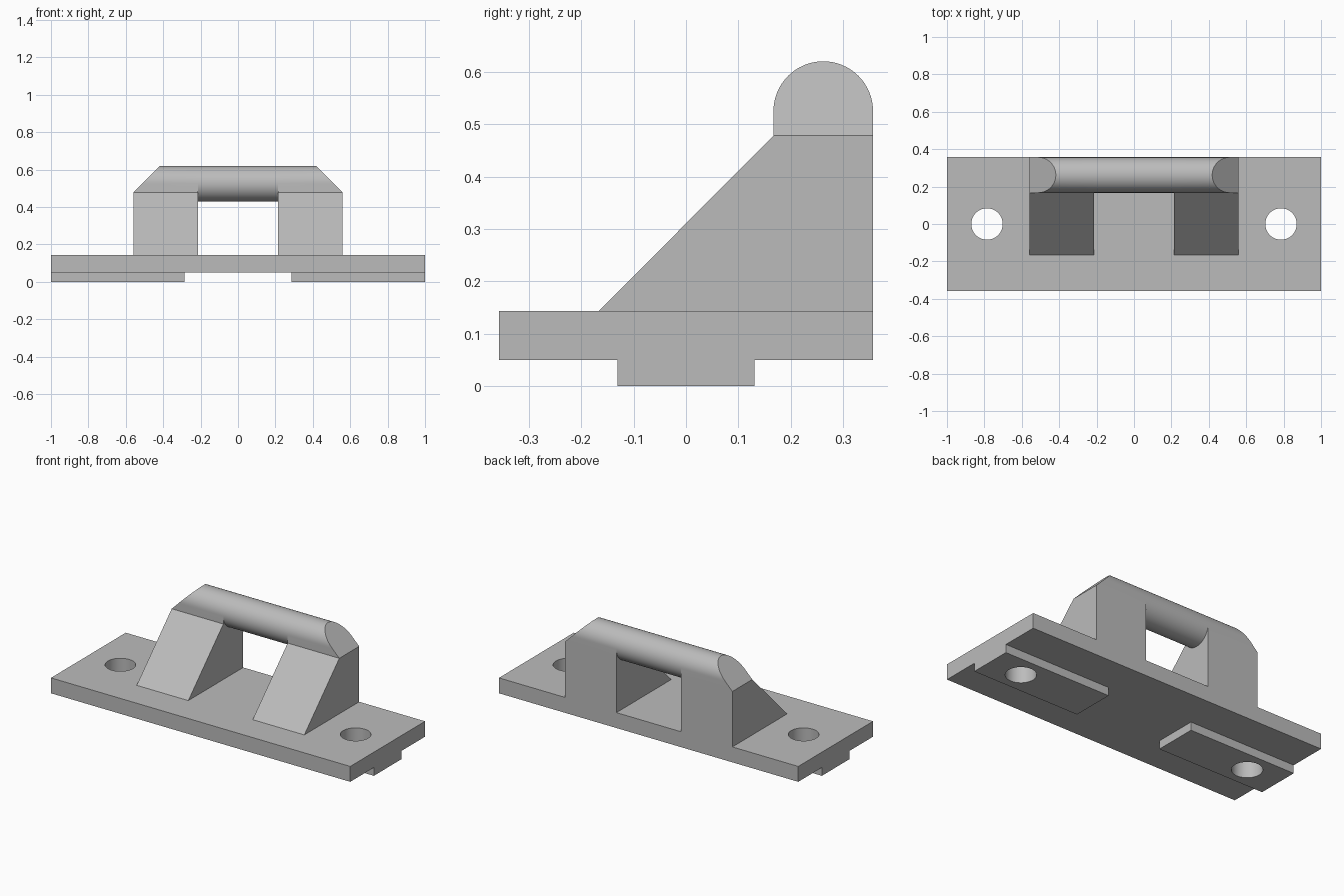
import bpy
import bmesh
from math import sin, cos, pi, radians
from mathutils import Vector

default = bpy.data.objects.get("Cube")
if default:
    bpy.data.objects.remove(default, do_unlink=True)

GREY = (0.5, 0.5, 0.5, 1.0)
metal = bpy.data.materials.new("plain grey")
metal.use_nodes = True
metal.diffuse_color = GREY
metal.node_tree.nodes["Principled BSDF"].inputs["Base Color"].default_value = GREY

HALF_DEPTH = 0.357
PLATE_BOTTOM, PLATE_TOP = 0.05, 0.143
SHOULDER = 0.478                      # height where the leg meets the bar
LEG_IN, LEG_OUT = 0.215, 0.56
BAR_R, BAR_Y, BAR_Z = 0.095, 0.262, 0.525
STEPS = 32                            # segments per half circle


def finish(name, bm):
    """Turn a bmesh into a shaded object."""
    bmesh.ops.recalc_face_normals(bm, faces=bm.faces)
    mesh = bpy.data.meshes.new(name)
    bm.to_mesh(mesh)
    bm.free()
    mesh.materials.append(metal)
    obj = bpy.data.objects.new(name, mesh)
    bpy.context.collection.objects.link(obj)
    return obj


def smooth(obj):
    bpy.ops.object.select_all(action='DESELECT')
    obj.select_set(True)
    bpy.context.view_layer.objects.active = obj
    bpy.ops.object.shade_smooth_by_angle(angle=radians(30))


def extrude_x(profile, x0, x1):
    """Extrude a (y, z) outline along x."""
    bm = bmesh.new()
    face = bm.faces.new([bm.verts.new((x0, y, z)) for y, z in profile])
    moved = bmesh.ops.extrude_face_region(bm, geom=[face], use_keep_orig=True)
    verts = [v for v in moved["geom"] if isinstance(v, bmesh.types.BMVert)]
    bmesh.ops.translate(bm, verts=verts, vec=(x1 - x0, 0, 0))
    return bm


def rectangle(y, z0, z1):
    return [(-y, z0), (y, z0), (y, z1), (-y, z1)]


def arc(start, end, steps):
    return [(BAR_Y + BAR_R * cos(a), BAR_Z + BAR_R * sin(a))
            for a in (start + (end - start) * i / steps for i in range(steps + 1))]


def drill(obj, side):
    """Cut one round bolt hole."""
    bm = bmesh.new()
    bmesh.ops.create_cone(bm, cap_ends=True, segments=48,
                          radius1=0.084, radius2=0.084, depth=1)
    bmesh.ops.translate(bm, verts=bm.verts, vec=(side * 0.786, 0, 0))
    cutter = finish("hole_cutter", bm)
    cutter.hide_render = True
    mod = obj.modifiers.new("hole", 'BOOLEAN')
    mod.operation, mod.solver, mod.object = 'DIFFERENCE', 'EXACT', cutter
    bpy.context.view_layer.objects.active = obj
    bpy.ops.object.modifier_apply(modifier=mod.name)
    bpy.data.objects.remove(cutter, do_unlink=True)


# Base plate with two bolt holes
plate = finish("base_plate",
               extrude_x(rectangle(HALF_DEPTH, PLATE_BOTTOM, PLATE_TOP), -1, 1))
for side in (-1, 1):
    drill(plate, side)
smooth(plate)

# Leg outline: sloped front, upright back and rounded top
leg_profile = [(-0.167, PLATE_TOP), (HALF_DEPTH, PLATE_TOP), (HALF_DEPTH, SHOULDER)]
leg_profile += arc(0, pi, STEPS) + [(BAR_Y - BAR_R, SHOULDER)]

for side, label in ((-1, "right"), (1, "left")):
    # Locating key under the plate
    key = finish(label + "_key",
                 extrude_x(rectangle(0.131, 0, PLATE_BOTTOM), side * 0.286, side))
    drill(key, side)
    smooth(key)

    # Leg with its outer top end cut off at 45 degrees
    bm = extrude_x(leg_profile, side * LEG_IN, side * LEG_OUT)
    bmesh.ops.recalc_face_normals(bm, faces=bm.faces)
    bmesh.ops.bisect_plane(bm, geom=bm.verts[:] + bm.edges[:] + bm.faces[:],
                           dist=1e-5, plane_co=(side * LEG_OUT, 0, SHOULDER),
                           plane_no=Vector((side, 0, 1)).normalized(),
                           clear_outer=True)
    bmesh.ops.holes_fill(bm, edges=[e for e in bm.edges if e.is_boundary])
    smooth(finish(label + "_leg", bm))

# Round bar joining the legs
bar_profile = arc(0, 2 * pi, 2 * STEPS)[:-1]
smooth(finish("cross_bar", extrude_x(bar_profile, -LEG_IN, LEG_IN)))
